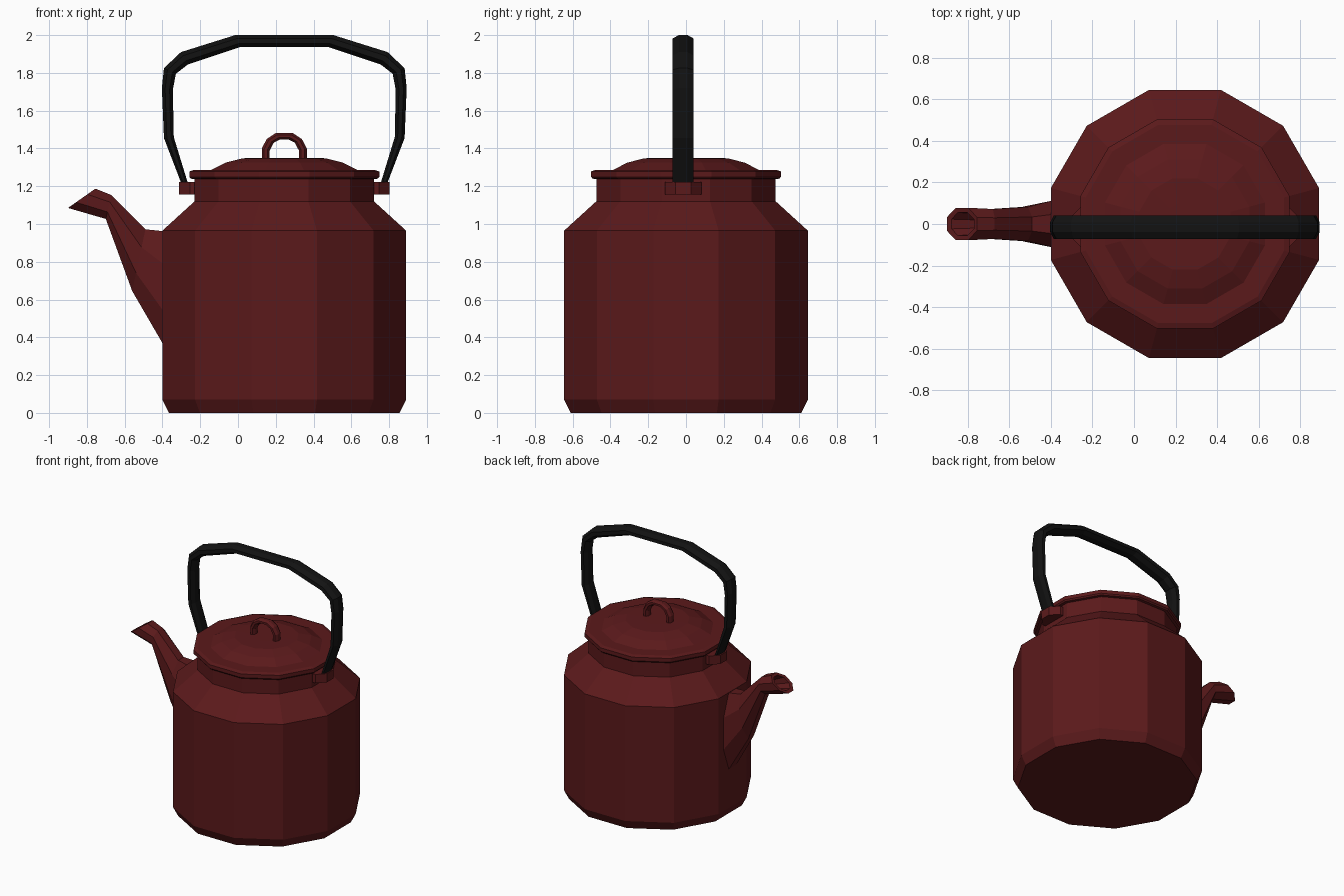
import bpy, bmesh
from math import cos, sin, pi, radians
from mathutils import Vector

if "Cube" in bpy.data.objects:
    bpy.data.objects.remove(bpy.data.objects["Cube"])

CX = 0.245   # body axis
HY = -0.015  # handle, lugs and knob sit slightly forward


def material(name, rgb):
    m = bpy.data.materials.new(name)
    m.diffuse_color = (*rgb, 1)
    m.use_nodes = True
    m.node_tree.nodes["Principled BSDF"].inputs["Base Color"].default_value = m.diffuse_color
    return m


RED = material("red_enamel", (0.105, 0.010, 0.011))
BLACK = material("black_grip", (0.006, 0.006, 0.006))


def skin(name, rings, mat):
    """Bridge equal-sized rings of points and cap both ends."""
    bm = bmesh.new()
    loops = [[bm.verts.new(p) for p in r] for r in rings]
    n = len(loops[0])
    for a, b in zip(loops, loops[1:]):
        for i in range(n):
            j = (i + 1) % n
            bm.faces.new((a[i], a[j], b[j], b[i]))
    bm.faces.new(loops[0][::-1])
    bm.faces.new(loops[-1])
    bmesh.ops.recalc_face_normals(bm, faces=bm.faces)
    me = bpy.data.meshes.new(name)
    bm.to_mesh(me)
    bm.free()
    me.materials.append(mat)
    ob = bpy.data.objects.new(name, me)
    bpy.context.collection.objects.link(ob)
    return ob


def turned(name, profile, mat, x=CX, y=0.0, sides=12):
    """Turn (apothem, z) pairs into a faceted solid with flats on the axes."""
    k = 1 / cos(pi / sides)
    angles = [2 * pi * (i + 0.5) / sides for i in range(sides)]
    rings = [[(x + r * k * cos(t), y + r * k * sin(t), z) for t in angles]
             for r, z in profile]
    return skin(name, rings, mat)


def loft(name, sections, mat, y=0.0, sides=8):
    """Sections: (outer xz, inner xz, half width in y)."""
    k = 1 / cos(pi / sides)
    rings = []
    for (ax, az), (bx, bz), w in sections:
        c = Vector(((ax + bx) / 2, y, (az + bz) / 2))
        u = Vector(((ax - bx) / 2, 0, (az - bz) / 2)) * k
        v = Vector((0, w * k, 0))
        rings.append([c + u * cos(t) + v * sin(t)
                      for t in (2 * pi * (i + 0.5) / sides for i in range(sides))])
    return skin(name, rings, mat)


def arch(name, half, w, mat):
    """Mirror the right half of an arch about the body axis."""
    def side(s):
        return [((CX + s * ax, az), (CX + s * bx, bz), w)
                for (ax, az), (bx, bz) in half]
    return loft(name, side(1) + side(-1)[::-1], mat, HY)


# Pot body with shoulder and neck
turned("body", [(0.61, 0), (0.645, 0.07), (0.645, 0.965),
                (0.475, 1.12), (0.475, 1.24)], RED)

# Lid with a raised rim and shallow dome
turned("lid", [(0.46, 1.237), (0.495, 1.24), (0.503, 1.25), (0.503, 1.278),
               (0.477, 1.287), (0.385, 1.287), (0.31, 1.325),
               (0.22, 1.348), (0.1, 1.349)], RED)

# Lid loop
arch("lid_knob", [((0.119, 1.335), (0.077, 1.335)), ((0.119, 1.40), (0.077, 1.39)),
                  ((0.093, 1.45), (0.056, 1.43)), ((0.045, 1.482), (0.024, 1.447))],
     0.032, RED)

# Lugs that carry the handle
for s, label in ((-1, "left"), (1, "right")):
    turned("handle_lug_" + label, [(0.097, 1.155), (0.097, 1.223)], RED,
           CX + s * 0.46, HY, 8)

# Bail handle
arch("handle", [((0.545, 1.215), (0.51, 1.215)), ((0.637, 1.455), (0.585, 1.46)),
                ((0.648, 1.72), (0.59, 1.71)), ((0.637, 1.825), (0.574, 1.795)),
                ((0.547, 1.91), (0.51, 1.845)), ((0.26, 2.0), (0.23, 1.938))],
     0.056, BLACK)

# Spout, ending in a slanted mouth with a hollow inside
loft("spout", [((-0.38, 0.96), (-0.38, 0.335), 0.115),
               ((-0.49, 0.972), (-0.56, 0.645), 0.082),
               ((-0.67, 1.153), (-0.70, 1.027), 0.072),
               ((-0.755, 1.187), (-0.90, 1.085), 0.078),
               ((-0.770, 1.174), (-0.878, 1.098), 0.056),
               ((-0.70, 1.13), (-0.73, 1.06), 0.045)], RED)
